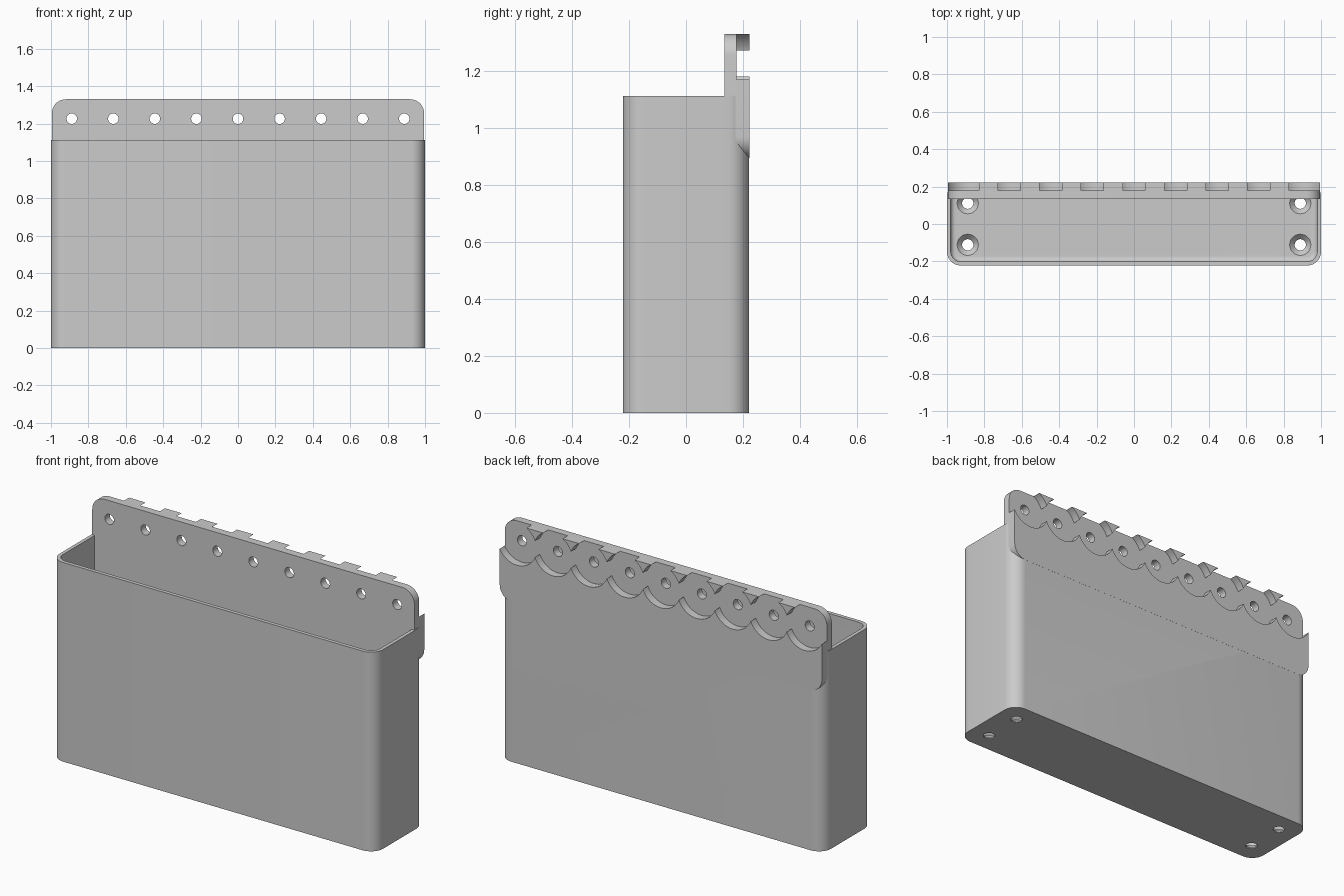
import bpy, bmesh, math
from mathutils import Matrix, Vector

if "Cube" in bpy.data.objects:
    bpy.data.objects.remove(bpy.data.objects["Cube"])

grey = bpy.data.materials.new("light_grey")
grey.use_nodes = True
grey.diffuse_color = (0.6, 0.6, 0.6, 1)
grey.node_tree.nodes["Principled BSDF"].inputs["Base Color"].default_value = (0.6, 0.6, 0.6, 1)

PITCH = 2 / 9            # spacing of the mounting holes
HOLE_Z = 1.226


def finish(bm, name):
    bmesh.ops.recalc_face_normals(bm, faces=bm.faces)
    mesh = bpy.data.meshes.new(name)
    bm.to_mesh(mesh)
    bm.free()
    mesh.materials.append(grey)
    obj = bpy.data.objects.new(name, mesh)
    bpy.context.collection.objects.link(obj)
    return obj


def rounded_prism(name, half_w, half_h, radius, depth, matrix, floor_bevel=0):
    """Rounded rectangle extruded along local z, then placed by a matrix."""
    bm = bmesh.new()
    steps = 10
    verts = []
    for i, (sx, sy) in enumerate([(1, 1), (-1, 1), (-1, -1), (1, -1)]):
        for k in range(steps + 1):
            a = (i + k / steps) * math.pi / 2
            verts.append(bm.verts.new((sx * (half_w - radius) + radius * math.cos(a),
                                       sy * (half_h - radius) + radius * math.sin(a), 0)))
    base = bm.faces.new(verts)
    top = bmesh.ops.extrude_face_region(bm, geom=[base], use_keep_orig=True)
    bmesh.ops.translate(bm, vec=(0, 0, depth),
                        verts=[g for g in top["geom"] if isinstance(g, bmesh.types.BMVert)])
    bmesh.ops.recalc_face_normals(bm, faces=bm.faces)
    if floor_bevel:
        edges = [e for e in bm.edges if all(abs(v.co.z) < 1e-6 for v in e.verts)]
        bmesh.ops.bevel(bm, geom=edges, offset=floor_bevel, segments=5,
                        profile=0.5, affect='EDGES')
    bm.transform(matrix)
    return finish(bm, name)


def cone(r1, r2, depth, centre, along_y=False):
    """Round cutter."""
    bm = bmesh.new()
    bmesh.ops.create_cone(bm, cap_ends=True, segments=48, radius1=r1, radius2=r2, depth=depth)
    turn = Matrix.Rotation(math.pi / 2, 4, 'X') if along_y else Matrix()
    bm.transform(Matrix.Translation(Vector(centre)) @ turn)
    return finish(bm, "cutter")


def cut(target, cutter):
    mod = target.modifiers.new("cut", 'BOOLEAN')
    mod.operation = 'DIFFERENCE'
    mod.solver = 'EXACT'
    mod.object = cutter
    bpy.context.view_layer.objects.active = target
    bpy.ops.object.modifier_apply(modifier=mod.name)
    bpy.data.objects.remove(cutter)


# Open bin with thin walls and a filleted floor
bin_body = rounded_prism("bin_body", 1, 0.222, 0.075, 1.112, Matrix())
cut(bin_body, rounded_prism("cavity", 0.98, 0.201, 0.055, 1.3,
                            Matrix.Translation((0, 0, 0.035)), floor_bevel=0.025))

# Countersunk drain or screw holes in the floor
for x in (-4 * PITCH, 4 * PITCH):
    for y in (-PITCH / 2, PITCH / 2):
        cut(bin_body, cone(0.03, 0.03, 0.2, (x, y, 0)))
        cut(bin_body, cone(0.03, 0.058, 0.03, (x, y, 0.0215)))

# Thick mounting plate with rounded corners, standing up behind the bin
upright = Matrix.Translation((0, 0.2225, 1.112)) @ Matrix.Rotation(math.pi / 2, 4, 'X')
back_plate = rounded_prism("back_plate", 0.995, 0.218, 0.075, 0.0875, upright)

# Overlapping round pockets in the rear, each with a through hole
for i in range(-4, 5):
    x = i * PITCH
    cut(back_plate, cone(0.12, 0.12, 0.1, (x, 0.228, HOLE_Z), True))
    cut(bin_body, cone(0.12, 0.12, 0.1, (x, 0.228, HOLE_Z), True))
    cut(back_plate, cone(0.028, 0.028, 0.3, (x, 0.16, HOLE_Z), True))

# Smooth the curved walls, keep the edges crisp
for obj in (bin_body, back_plate):
    bpy.ops.object.select_all(action='DESELECT')
    obj.select_set(True)
    bpy.context.view_layer.objects.active = obj
    bpy.ops.object.shade_smooth_by_angle(angle=math.radians(30))
